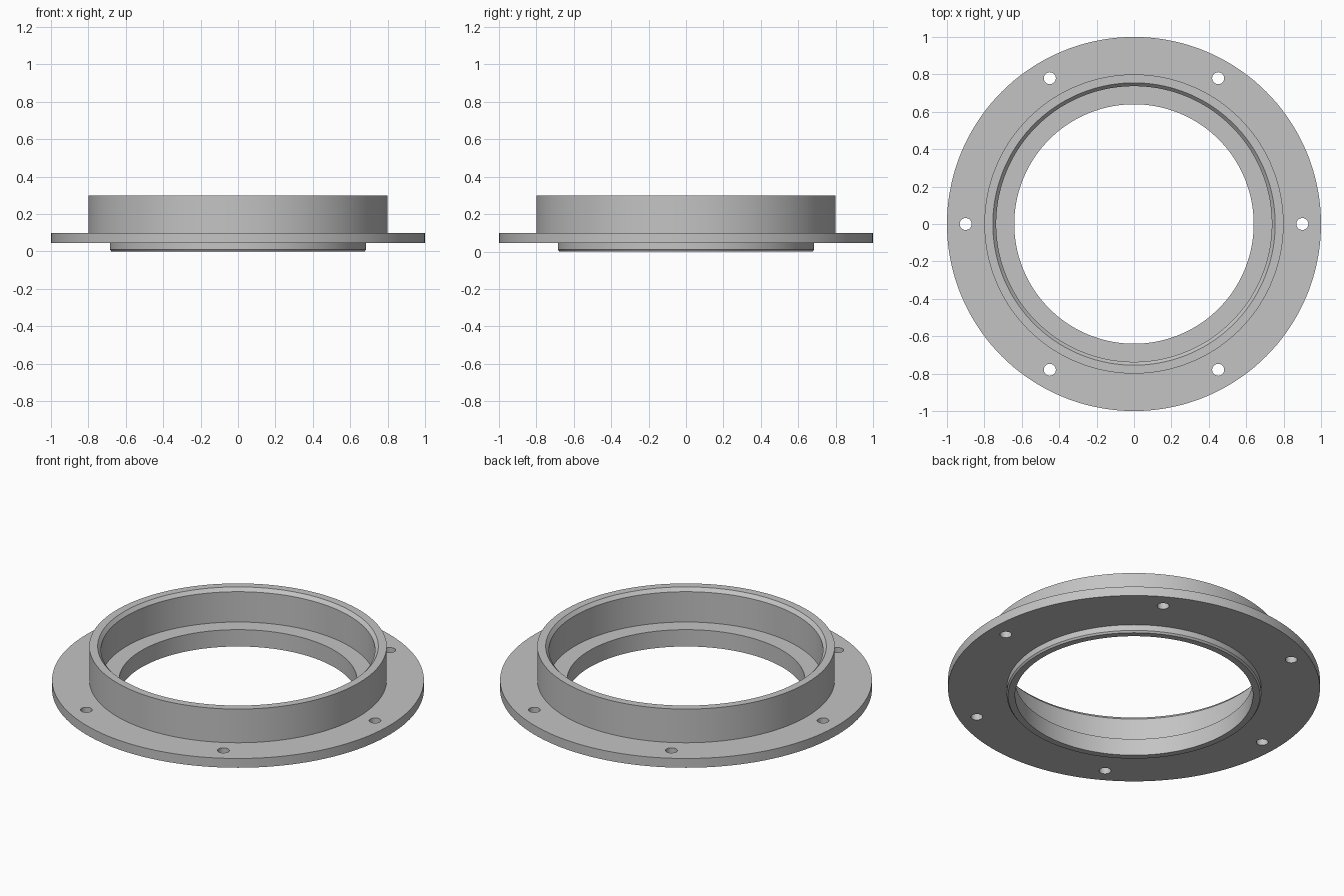
import bpy, bmesh
from math import radians, cos, sin, tau
from mathutils import Matrix

cube = bpy.data.objects.get("Cube")
if cube:
    bpy.data.objects.remove(cube, do_unlink=True)

SEGMENTS = 144

# Plain grey metal
metal = bpy.data.materials.new("grey metal")
metal.use_nodes = True
grey = (0.55, 0.55, 0.55, 1)
metal.diffuse_color = grey
metal.node_tree.nodes["Principled BSDF"].inputs["Base Color"].default_value = grey


def add_object(name, bm):
    bmesh.ops.recalc_face_normals(bm, faces=bm.faces)
    mesh = bpy.data.meshes.new(name)
    bm.to_mesh(mesh)
    bm.free()
    mesh.materials.append(metal)
    obj = bpy.data.objects.new(name, mesh)
    bpy.context.collection.objects.link(obj)
    return obj


# Closed cross-section (radius, height) of the flanged ring
profile = [
    (0.64, 0), (0.677, 0), (0.685, 0.01), (0.685, 0.045),    # spigot
    (1, 0.045), (1, 0.1),                                    # flange
    (0.8, 0.1), (0.8, 0.3),                                  # collar
    (0.755, 0.3), (0.737, 0.28), (0.737, 0.1), (0.64, 0.1),  # bore and seat
]
bm = bmesh.new()
verts = [bm.verts.new((r, 0, z)) for r, z in profile]
edges = [bm.edges.new((a, b)) for a, b in zip(verts, verts[1:] + verts[:1])]
bmesh.ops.spin(bm, geom=verts + edges, cent=(0, 0, 0), axis=(0, 0, 1),
               angle=tau, steps=SEGMENTS, use_merge=True)
bmesh.ops.remove_doubles(bm, verts=bm.verts, dist=0.0001)
ring = add_object("flanged_ring", bm)

# Six bolt holes through the flange
bm = bmesh.new()
for i in range(6):
    a = i * tau / 6
    bmesh.ops.create_cone(bm, cap_ends=True, segments=32, radius1=0.032,
                          radius2=0.032, depth=0.2,
                          matrix=Matrix.Translation((0.9 * cos(a), 0.9 * sin(a), 0.07)))
cutter = add_object("bolt_hole_cutter", bm)

cut = ring.modifiers.new("bolt holes", "BOOLEAN")
cut.operation = "DIFFERENCE"
cut.solver = "EXACT"
cut.object = cutter
bpy.ops.object.select_all(action="DESELECT")
ring.select_set(True)
bpy.context.view_layer.objects.active = ring
bpy.ops.object.modifier_apply(modifier=cut.name)
bpy.data.objects.remove(cutter, do_unlink=True)

# Smooth round walls with crisp edges
bpy.ops.object.shade_smooth_by_angle(angle=radians(30))
